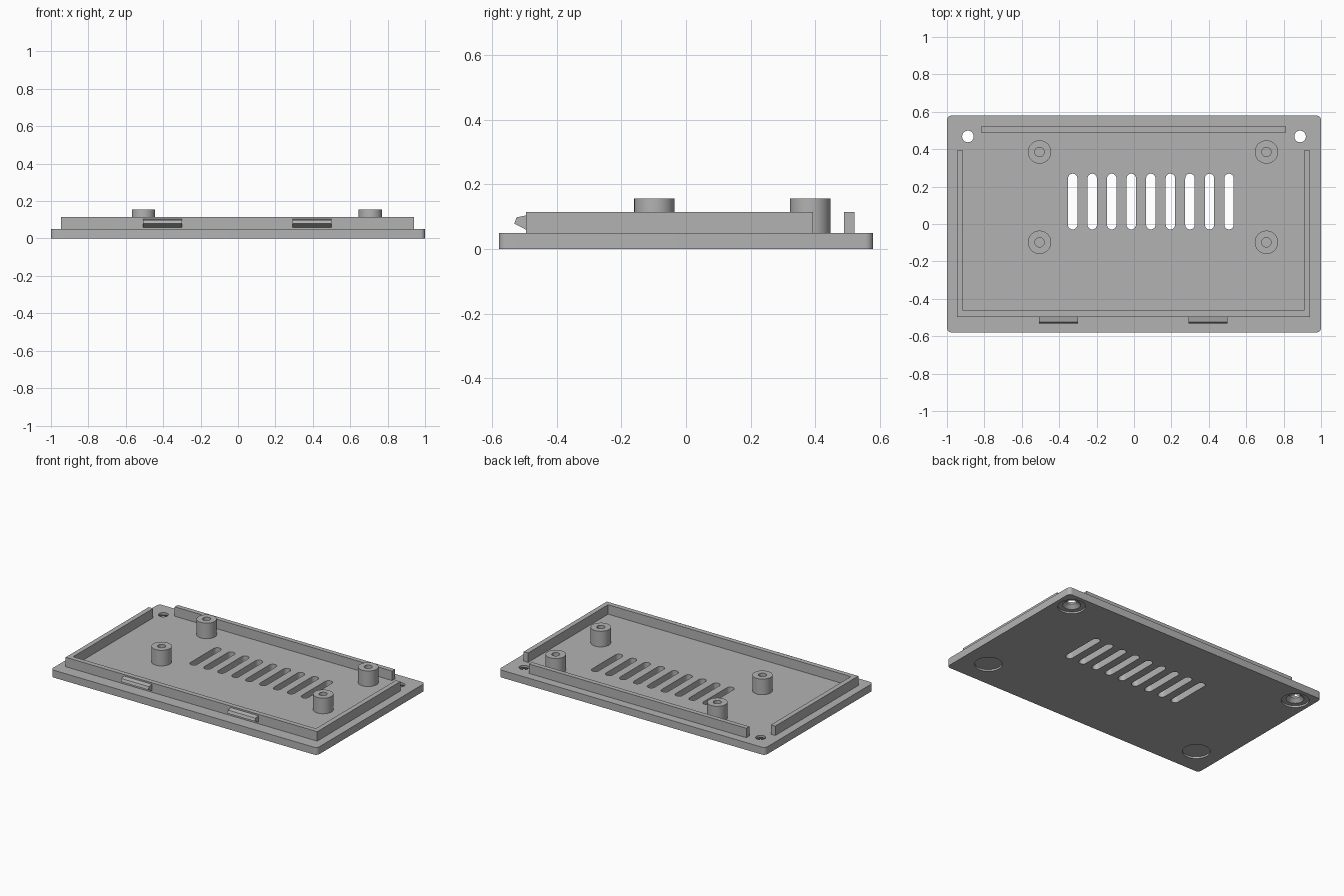
import bpy, bmesh
from math import pi, cos, sin, radians
from mathutils import Matrix

cube = bpy.data.objects.get("Cube")
if cube:
    bpy.data.objects.remove(cube, do_unlink=True)

GREY = (0.45, 0.45, 0.45, 1)
plastic = bpy.data.materials.new("grey plastic")
plastic.use_nodes = True
plastic.diffuse_color = GREY
plastic.node_tree.nodes["Principled BSDF"].inputs["Base Color"].default_value = GREY


def finish(name, bm, smooth=False):
    bmesh.ops.recalc_face_normals(bm, faces=bm.faces)
    mesh = bpy.data.meshes.new(name)
    bm.to_mesh(mesh)
    bm.free()
    mesh.materials.append(plastic)
    obj = bpy.data.objects.new(name, mesh)
    bpy.context.collection.objects.link(obj)
    if smooth:
        shade(obj)
    return obj


def activate(obj):
    bpy.ops.object.select_all(action='DESELECT')
    obj.select_set(True)
    bpy.context.view_layer.objects.active = obj


def shade(obj):
    activate(obj)
    bpy.ops.object.shade_smooth_by_angle(angle=radians(30))


def prism(name, points, z0, z1, smooth=False):
    """Extrude a flat outline upward."""
    bm = bmesh.new()
    face = bm.faces.new([bm.verts.new((x, y, z0)) for x, y in points])
    new = bmesh.ops.extrude_face_region(bm, geom=[face])["geom"]
    bmesh.ops.translate(bm, vec=(0, 0, z1 - z0),
                        verts=[v for v in new if isinstance(v, bmesh.types.BMVert)])
    return finish(name, bm, smooth)


def lathe(name, profile, x, y, smooth=False):
    """Spin a radius/height profile that starts and ends on the axis."""
    bm = bmesh.new()
    verts = [bm.verts.new((r, 0, z)) for r, z in profile]
    edges = [bm.edges.new(pair) for pair in zip(verts, verts[1:])]
    bmesh.ops.spin(bm, geom=verts + edges, cent=(0, 0, 0), axis=(0, 0, 1),
                   angle=2 * pi, steps=40)
    bmesh.ops.remove_doubles(bm, verts=bm.verts, dist=0.0001)
    bmesh.ops.transform(bm, matrix=Matrix.Translation((x, y, 0)), verts=bm.verts)
    return finish(name, bm, smooth)


def rounded(cx, cy, hx, hy, r, steps):
    """Outline of a rounded rectangle."""
    points = []
    for i, (sx, sy) in enumerate([(1, 1), (-1, 1), (-1, -1), (1, -1)]):
        for k in range(steps + 1):
            a = (i + k / steps) * pi / 2
            points.append((cx + sx * (hx - r) + r * cos(a),
                           cy + sy * (hy - r) + r * sin(a)))
    return points


def cut(target, cutter):
    cutter.hide_render = True
    activate(target)
    mod = target.modifiers.new("cut", 'BOOLEAN')
    mod.object = cutter
    mod.operation = 'DIFFERENCE'
    mod.solver = 'EXACT'
    bpy.ops.object.modifier_apply(modifier=mod.name)
    bpy.data.objects.remove(cutter, do_unlink=True)


# Base plate
plate = prism("base_plate", rounded(0, 0, 1, 0.58, 0.025, 6), 0, 0.05)

# Vent slots
for i in range(9):
    outline = rounded(-0.328 + i * 0.1045, 0.12, 0.025, 0.149, 0.0249, 8)
    cut(plate, prism("slot_cutter", outline, -0.1, 0.2))

# Countersunk screw holes at the back, shallow foot recesses at the front
for side in (-1, 1):
    cut(plate, lathe("screw_cutter", [(0, -0.05), (0.085, -0.05), (0.085, 0.012),
                                      (0.055, 0.012), (0.031, 0.035), (0.031, 0.1),
                                      (0, 0.1)], side * 0.888, 0.468))
    cut(plate, lathe("foot_cutter", [(0, -0.05), (0.085, -0.05), (0.085, 0.012),
                                     (0, 0.012)], side * 0.826, -0.395))
shade(plate)

# Locating rim around the front and sides, and a separate back wall
L, R, F, B, T = -0.946, 0.942, -0.496, 0.394, 0.033
prism("front_and_side_rim", [(L, B), (L, F), (R, F), (R, B), (R - T, B),
                             (R - T, F + T), (L + T, F + T), (L + T, B)], 0.045, 0.114)
prism("back_rim", [(-0.818, 0.49), (0.814, 0.49), (0.814, 0.522), (-0.818, 0.522)],
      0.045, 0.114)

# Mounting posts with blind screw holes
for x, x_name in ((-0.505, "right"), (0.708, "left")):
    for y, y_name in ((-0.098, "front"), (0.385, "back")):
        lathe(f"{y_name}_{x_name}_post", [(0, 0.045), (0.0625, 0.045), (0.0625, 0.156),
                                          (0.025, 0.156), (0.025, 0.055), (0, 0.055)],
              x, y, True)

# Snap clips on the front rim
for x, name in ((-0.404, "right_clip"), (0.396, "left_clip")):
    bm = bmesh.new()
    section = [(-0.49, 0.06), (F, 0.06), (-0.532, 0.079), (-0.525, 0.098),
               (F, 0.104), (-0.49, 0.104)]
    face = bm.faces.new([bm.verts.new((x - 0.104, y, z)) for y, z in section])
    new = bmesh.ops.extrude_face_region(bm, geom=[face])["geom"]
    bmesh.ops.translate(bm, vec=(0.208, 0, 0),
                        verts=[v for v in new if isinstance(v, bmesh.types.BMVert)])
    finish(name, bm)
